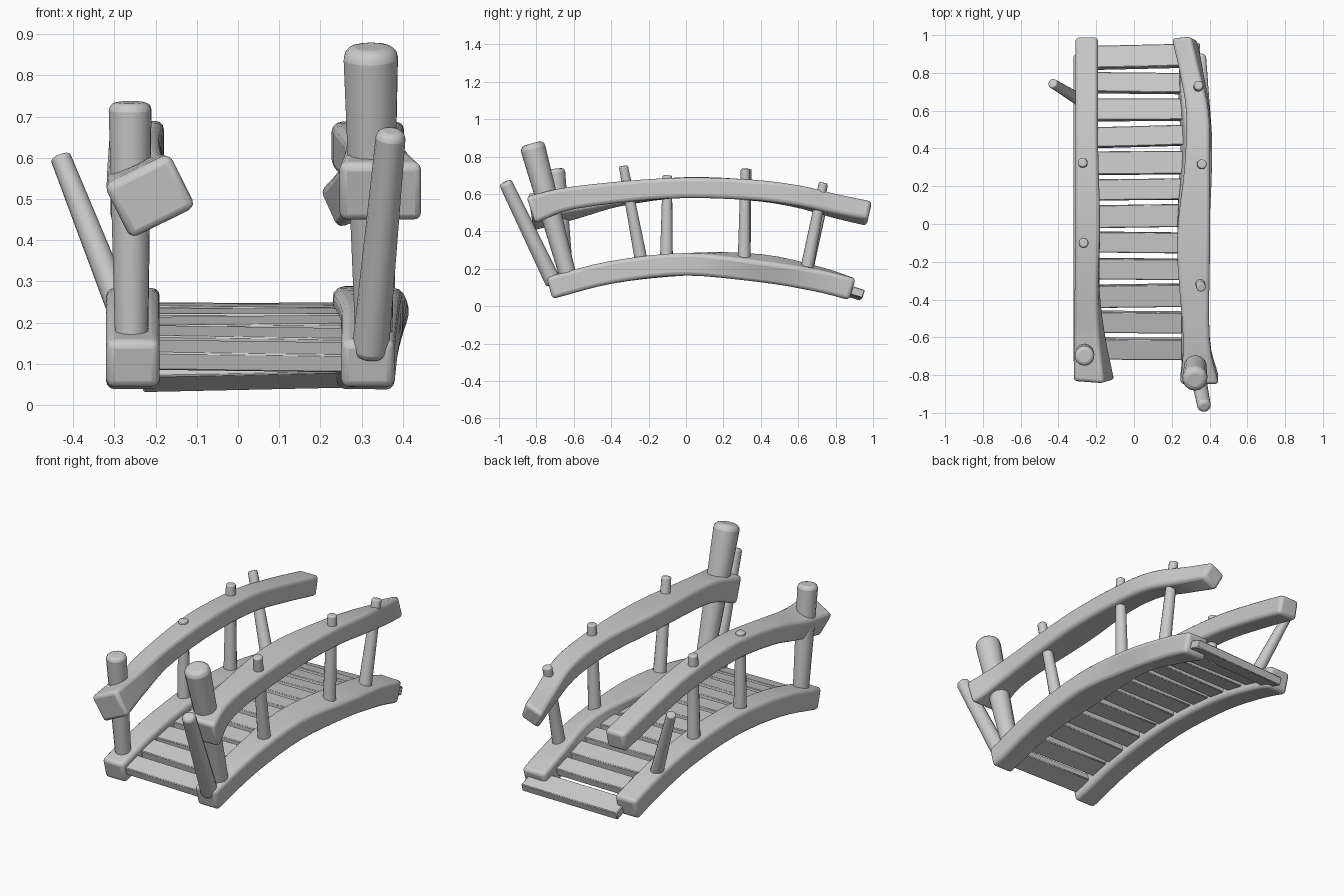
import bpy, bmesh, math, random
from mathutils import Vector, Matrix

random.seed(4)
if "Cube" in bpy.data.objects:
    bpy.data.objects.remove(bpy.data.objects["Cube"])

wood = bpy.data.materials.new("plain grey wood")
wood.use_nodes = True
GREY = (0.6, 0.6, 0.6, 1)
wood.diffuse_color = GREY
wood.node_tree.nodes["Principled BSDF"].inputs["Base Color"].default_value = GREY


def finish(name, bm, bevel, segments=3, angle=40):
    """Turn a bmesh into a smooth object with softened edges."""
    bmesh.ops.recalc_face_normals(bm, faces=bm.faces)
    mesh = bpy.data.meshes.new(name)
    bm.to_mesh(mesh)
    bm.free()
    mesh.materials.append(wood)
    obj = bpy.data.objects.new(name, mesh)
    bpy.context.collection.objects.link(obj)
    mod = obj.modifiers.new("soft edges", "BEVEL")
    mod.width, mod.segments = bevel, segments
    mod.limit_method, mod.angle_limit = "ANGLE", math.radians(angle)
    bpy.ops.object.select_all(action="DESELECT")
    obj.select_set(True)
    bpy.context.view_layer.objects.active = obj
    bpy.ops.object.shade_smooth_by_angle(angle=math.radians(35))
    return obj


def spline(rows, steps=4):
    """Catmull-Rom curve through rows of numbers."""
    pts = [Vector(r) for r in rows]
    pts = [2 * pts[0] - pts[1]] + pts + [2 * pts[-1] - pts[-2]]
    out = []
    for a, b, c, d in zip(pts, pts[1:], pts[2:], pts[3:]):
        for i in range(steps):
            t = i / steps
            out.append(0.5 * (2 * b + (c - a) * t + (2 * a - 5 * b + 4 * c - d) * t ** 2
                              + (3 * b - a - 3 * c + d) * t ** 3))
    return out + [pts[-2]]


def timber(name, rows, bevel=0.02):
    """Sweep a box section along rows of x, y, z, width, height, roll."""
    path = spline(rows)
    bm = bmesh.new()
    rings = []
    for i, p in enumerate(path):
        step = path[min(i + 1, len(path) - 1)] - path[max(i - 1, 0)]
        up = Vector((0, -step[2], step[1])).normalized()
        roll = math.radians(p[5])
        ring = []
        for sx, sz in ((-1, -1), (1, -1), (1, 1), (-1, 1)):
            u, v = sx * p[3] / 2, sz * p[4] / 2
            across = u * math.cos(roll) - v * math.sin(roll)
            rise = u * math.sin(roll) + v * math.cos(roll)
            ring.append(bm.verts.new(Vector(p[:3]) + Vector((across, 0, 0)) + up * rise))
        rings.append(ring)
    for a, b in zip(rings, rings[1:]):
        for k in range(4):
            bm.faces.new((a[k], a[(k + 1) % 4], b[(k + 1) % 4], b[k]))
    bm.faces.new(rings[0])
    bm.faces.new(rings[-1])
    return finish(name, bm, bevel)


def post(name, foot, top, r_foot, r_top, bevel):
    """Tapered round post between two points."""
    foot, top = Vector(foot), Vector(top)
    axis = top - foot
    bm = bmesh.new()
    turn = axis.to_track_quat("Z", "Y").to_matrix().to_4x4()
    bmesh.ops.create_cone(bm, cap_ends=True, segments=14, radius1=r_foot, radius2=r_top,
                          depth=axis.length,
                          matrix=Matrix.Translation((foot + top) / 2) @ turn)
    return finish(name, bm, bevel)


def arch(y):
    """Height of the deck's centre line."""
    return 0.225 - 0.2 * (y - 0.07) ** 2


# Arched base beams
timber("right_base_beam", [(-0.255, y, arch(y), 0.13, 0.12, 0)
                           for y in (-0.73, -0.4, 0, 0.4, 0.7, 0.89)])
timber("left_base_beam", [(x, y, arch(y), w, 0.12, roll) for x, y, w, roll in (
    (0.315, -0.73, 0.13, 0), (0.32, -0.4, 0.14, 0), (0.315, 0, 0.17, 0),
    (0.33, 0.4, 0.15, -18), (0.315, 0.7, 0.15, -8), (0.31, 0.89, 0.14, 0))])

# Handrails
timber("left_handrail", [
    (0.347, -0.83, 0.515, 0.205, 0.15, 0), (0.33, -0.6, 0.58, 0.14, 0.12, 0),
    (0.315, -0.1, 0.63, 0.175, 0.11, 0), (0.335, 0.3, 0.625, 0.135, 0.11, 0),
    (0.34, 0.58, 0.59, 0.12, 0.11, 6), (0.305, 0.8, 0.535, 0.11, 0.11, 18),
    (0.267, 0.98, 0.495, 0.11, 0.11, 25)])
timber("right_handrail", [
    (-0.212, -0.83, 0.505, 0.18, 0.15, 27), (-0.235, -0.6, 0.54, 0.145, 0.12, 20),
    (-0.248, -0.35, 0.595, 0.125, 0.11, 6), (-0.245, 0, 0.635, 0.13, 0.11, 0),
    (-0.25, 0.4, 0.615, 0.12, 0.11, 0), (-0.25, 0.7, 0.56, 0.12, 0.11, 0),
    (-0.25, 0.98, 0.495, 0.12, 0.11, 0)])

# Heavy front posts
post("left_front_post", (0.33, -0.625, 0.14), (0.322, -0.825, 0.87), 0.045, 0.068, 0.03)
post("left_front_stake", (0.32, -0.705, 0.12), (0.372, -0.968, 0.665), 0.045, 0.036, 0.018)
post("right_front_post", (-0.258, -0.64, 0.13), (-0.262, -0.7, 0.735), 0.04, 0.053, 0.02)

# Slender baluster posts
for name, foot, top in (
        ("left_baluster_front", (0.33, -0.235, 0.22), (0.355, -0.335, 0.75)),
        ("left_baluster_middle", (0.345, 0.31, 0.22), (0.36, 0.317, 0.735)),
        ("left_baluster_back", (0.33, 0.64, 0.17), (0.342, 0.735, 0.66)),
        ("right_baluster_front", (-0.26, -0.105, 0.22), (-0.267, -0.1, 0.7)),
        ("right_baluster_middle", (-0.265, 0.31, 0.22), (-0.272, 0.325, 0.735)),
        ("right_leaning_baluster", (-0.26, 0.64, 0.17), (-0.432, 0.745, 0.605))):
    post(name, foot, top, 0.035, 0.025, 0.008)

# Deck planks laid along the arch, slightly irregular
for i in range(12):
    y = -0.66 + i * 0.1405
    slope = math.atan(-0.4 * (y - 0.07))
    skew = 1.5 if i == 8 else random.uniform(-1, 1)
    tilt = 1.6 if i == 11 else random.uniform(-0.8, 0.8)
    sink = 0.015 if i == 11 else 0
    bm = bmesh.new()
    place = (Matrix.Translation((0.06, y, arch(y) - sink)) @ Matrix.Rotation(slope, 4, "X")
             @ Matrix.Rotation(math.radians(skew), 4, "Z")
             @ Matrix.Rotation(math.radians(-tilt), 4, "Y")
             @ Matrix.Diagonal((0.58, random.uniform(0.105, 0.125), 0.045, 1)))
    bmesh.ops.create_cube(bm, size=1, matrix=place)
    finish(f"deck_plank_{i + 1}", bm, 0.004, 1)
